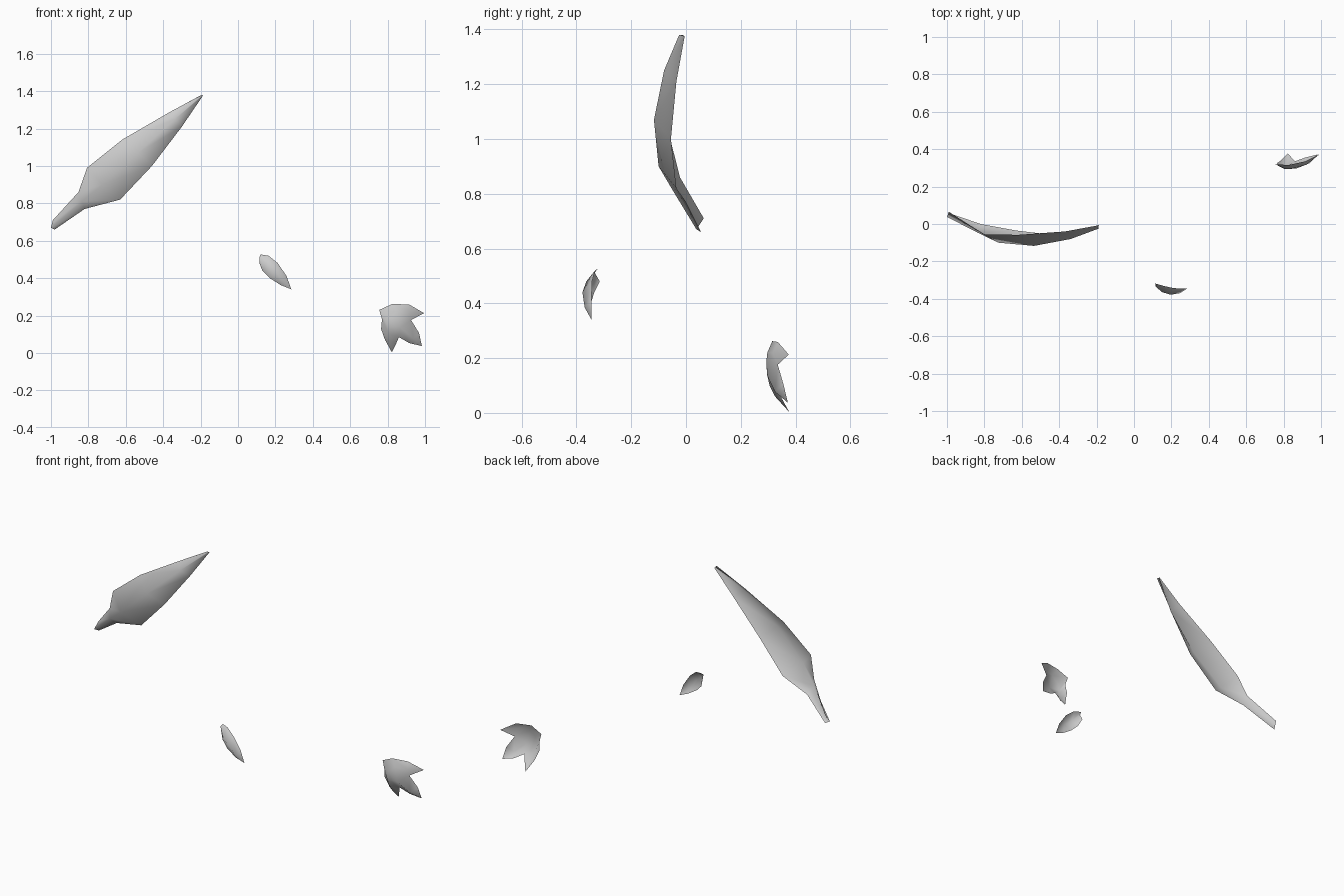
import bpy, bmesh


def sheet(name, strips):
    """Weld strips of (edge, midrib, edge) rows into one smooth curved sheet."""
    bm = bmesh.new()
    seen = {}

    def vert(p):
        if p not in seen:
            seen[p] = bm.verts.new(p)
        return seen[p]

    for rows in strips:
        for r0, r1 in zip(rows, rows[1:]):
            for i in range(len(r0) - 1):
                corners = dict.fromkeys((r0[i], r0[i + 1], r1[i + 1], r1[i]))
                if len(corners) > 2:
                    bm.faces.new([vert(p) for p in corners])
    bmesh.ops.recalc_face_normals(bm, faces=bm.faces)
    # Convex side faces the front
    if sum(f.normal.y * f.calc_area() for f in bm.faces) > 0:
        bmesh.ops.reverse_faces(bm, faces=bm.faces)
    for f in bm.faces:
        f.smooth = True
    me = bpy.data.meshes.new(name)
    bm.to_mesh(me)
    bm.free()
    ob = bpy.data.objects.new(name, me)
    bpy.context.collection.objects.link(ob)
    return ob


# Long leaf: rows from stalk to tip
sheet("long_leaf", [[
    ((-0.99, 0.065, 0.71), (-1.0, 0.038, 0.67), (-0.98, 0.055, 0.66)),
    ((-0.853, -0.022, 0.86), (-0.835, -0.047, 0.81), (-0.82, 0.0, 0.77)),
    ((-0.807, -0.055, 0.99), (-0.725, -0.10, 0.90), (-0.63, -0.035, 0.82)),
    ((-0.62, -0.058, 1.14), (-0.535, -0.117, 1.07), (-0.46, -0.055, 1.0)),
    ((-0.37, -0.04, 1.285), (-0.338, -0.08, 1.25), (-0.30, -0.035, 1.21)),
    ((-0.195, -0.008, 1.38), (-0.19, -0.025, 1.38), (-0.188, -0.005, 1.375)),
]])

# Small oval petal
sheet("small_petal", [[
    ((0.12, -0.32, 0.527), (0.116, -0.335, 0.515), (0.115, -0.315, 0.48)),
    ((0.163, -0.332, 0.52), (0.15, -0.364, 0.48), (0.13, -0.335, 0.44)),
    ((0.213, -0.343, 0.48), (0.195, -0.378, 0.44), (0.17, -0.347, 0.40)),
    ((0.26, -0.345, 0.41), (0.245, -0.37, 0.385), (0.23, -0.35, 0.362)),
    ((0.285, -0.345, 0.34),) * 3,
]])

# Three-lobed leaf: two side lobes and a centre lobe sharing rib and notches
base, hub, rib = (0.755, 0.32, 0.23), (0.81, 0.293, 0.185), (0.87, 0.297, 0.135)
notch_a, notch_b = (0.925, 0.335, 0.176), (0.86, 0.335, 0.085)
upper_lobe = [
    (base, base, hub),
    ((0.825, 0.315, 0.262), (0.85, 0.297, 0.22), rib),
    ((0.915, 0.335, 0.259), (0.922, 0.317, 0.22), notch_a),
    ((0.995, 0.375, 0.213),) * 3,
]
lower_lobe = [
    (base, base, hub),
    ((0.77, 0.315, 0.18), (0.80, 0.296, 0.14), rib),
    ((0.765, 0.325, 0.128), (0.808, 0.305, 0.10), notch_b),
    ((0.786, 0.34, 0.07), (0.816, 0.325, 0.06), (0.845, 0.352, 0.048)),
    ((0.823, 0.377, 0.003),) * 3,
]
centre_lobe = [
    (notch_a, rib, notch_b),
    ((0.968, 0.355, 0.107), (0.938, 0.325, 0.077), (0.915, 0.355, 0.053)),
    ((0.983, 0.372, 0.037),) * 3,
]
sheet("three_lobed_leaf", [upper_lobe, lower_lobe, centre_lobe])
